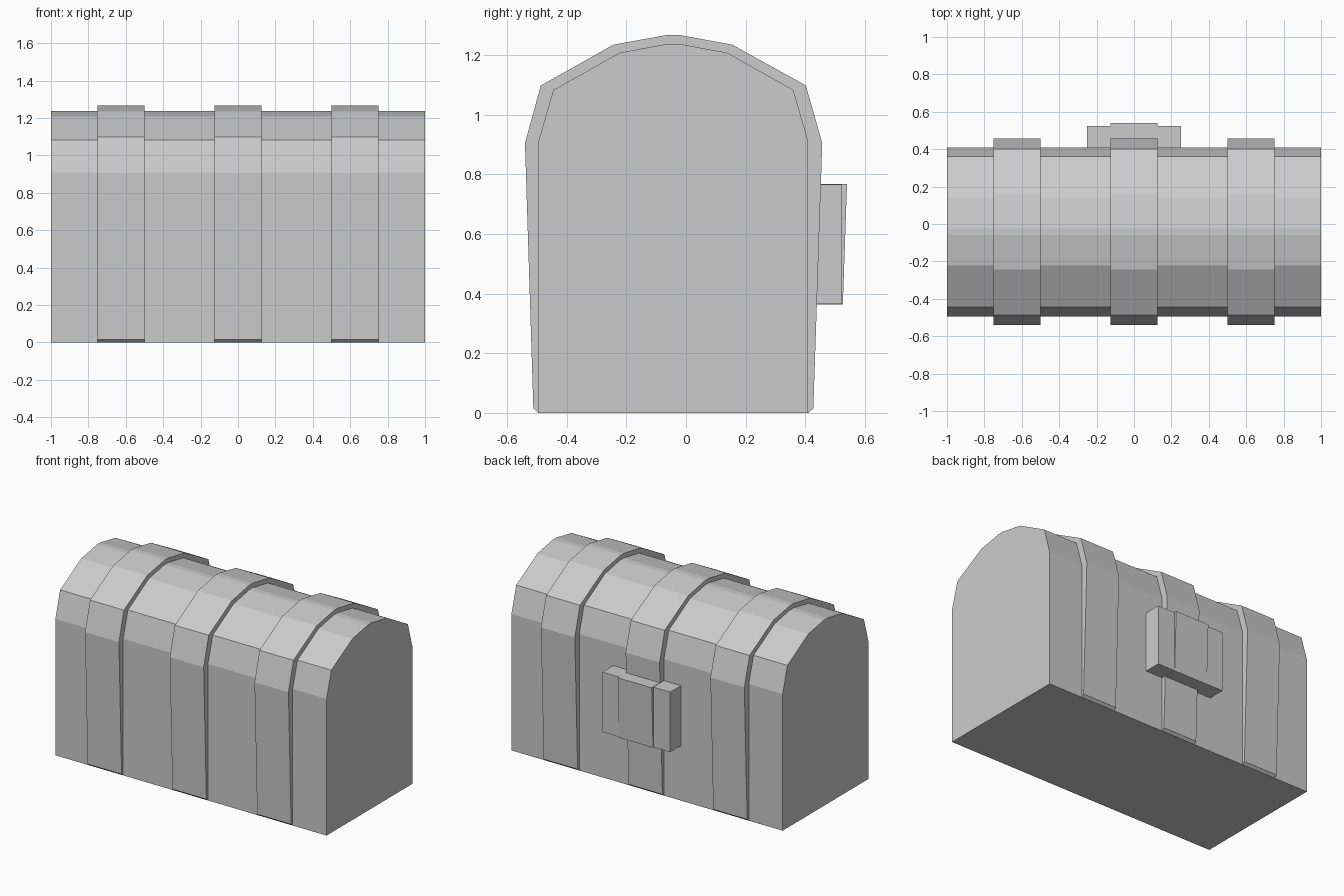
import bpy, bmesh

if "Cube" in bpy.data.objects:
    bpy.data.objects.remove(bpy.data.objects["Cube"])

# Chest cross-section (y, z) and the slightly larger outline of the straps
BODY = [(-0.495, 0), (-0.495, 0.91), (-0.445, 1.083), (-0.222, 1.208), (-0.06, 1.238),
        (-0.025, 1.238), (0.138, 1.208), (0.36, 1.083), (0.41, 0.91), (0.41, 0)]
STRAP = [(-0.512, 0.015), (-0.54, 0.905), (-0.487, 1.098), (-0.243, 1.235), (-0.06, 1.268),
         (-0.025, 1.268), (0.155, 1.235), (0.402, 1.098), (0.457, 0.905), (0.427, 0.015)]


def finish(name, bm):
    bmesh.ops.recalc_face_normals(bm, faces=bm.faces)
    mesh = bpy.data.meshes.new(name)
    bm.to_mesh(mesh)
    bm.free()
    obj = bpy.data.objects.new(name, mesh)
    bpy.context.collection.objects.link(obj)
    return obj


def prism(name, profile, x0, x1):
    """Extrude a closed (y, z) profile along x."""
    bm = bmesh.new()
    a, b = [[bm.verts.new((x, y, z)) for y, z in profile] for x in (x0, x1)]
    bm.faces.new(a)
    bm.faces.new(b)
    n = len(profile)
    for i in range(n):
        j = (i + 1) % n
        bm.faces.new((a[i], a[j], b[j], b[i]))
    return finish(name, bm)


def strap(name, x0, x1):
    """Raised band wrapping over the chest, open underneath."""
    bm = bmesh.new()
    rows = [[bm.verts.new((x, y, z)) for y, z in prof]
            for x, prof in ((x0, BODY), (x0, STRAP), (x1, STRAP), (x1, BODY))]
    for r, s in zip(rows, rows[1:]):
        for i in range(len(BODY) - 1):
            bm.faces.new((r[i], r[i + 1], s[i + 1], s[i]))
    # small bevelled ends at the floor
    for i in (0, -1):
        bm.faces.new([r[i] for r in rows])
    return finish(name, bm)


# Chest body with rounded lid
prism("chest_body", BODY, -1, 1)

# Three straps
for label, x in (("left", -0.625), ("middle", 0), ("right", 0.625)):
    strap(label + "_strap", x - 0.125, x + 0.125)

# Lock: two side plates and a raised, sloping centre
SIDE = [(0.41, 0.366), (0.523, 0.366), (0.523, 0.766), (0.41, 0.766)]
CENTRE = [(0.438, 0.363), (0.526, 0.363), (0.54, 0.768), (0.451, 0.768)]
prism("lock_left_plate", SIDE, -0.25, -0.125)
prism("lock_right_plate", SIDE, 0.125, 0.25)
prism("lock_centre", CENTRE, -0.125, 0.125)
